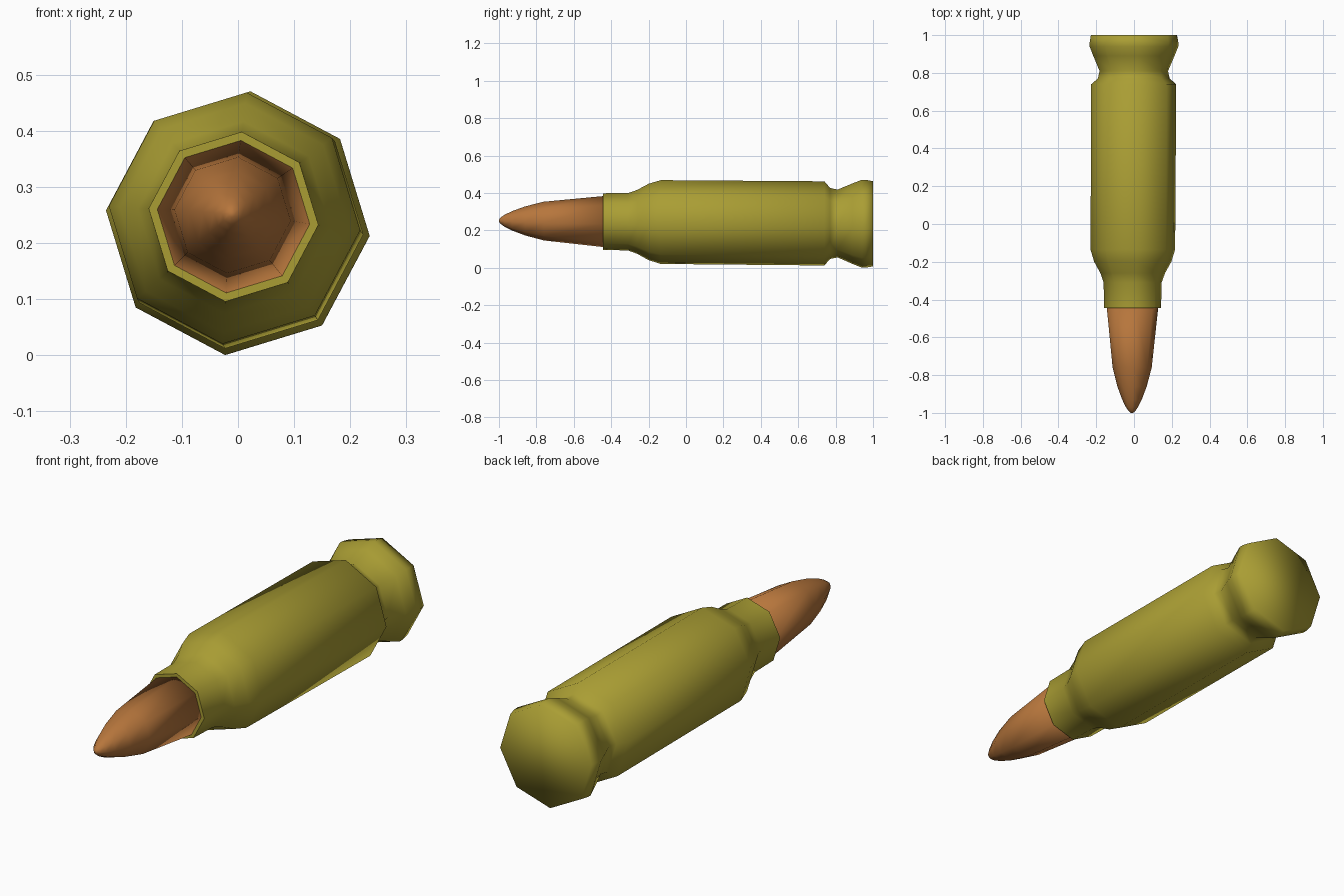
import bpy, bmesh, math

if "Cube" in bpy.data.objects:
    bpy.data.objects.remove(bpy.data.objects["Cube"])

SIDES = 8
TWIST = math.radians(-5.5)


def material(name, rgb):
    m = bpy.data.materials.new(name)
    m.diffuse_color = (*rgb, 1)
    m.use_nodes = True
    m.node_tree.nodes["Principled BSDF"].inputs["Base Color"].default_value = m.diffuse_color
    return m


def axis(y):
    # the long axis leans very slightly off the y axis
    return -0.0055 * (1 - y), 0.235 + 0.0083 * (1 - y)


def lathe(name, profile, mat, sharp_rings=()):
    """Spin (y, radius) pairs into a closed eight-sided solid."""
    bm = bmesh.new()
    rings = []
    for y, r in profile:
        cx, cz = axis(y)
        rings.append([bm.verts.new((cx + r * math.cos(TWIST + k * math.tau / SIDES), y,
                                    cz + r * math.sin(TWIST + k * math.tau / SIDES)))
                      for k in range(SIDES)])
    for a, b in zip(rings, rings[1:]):
        for k in range(SIDES):
            n = (k + 1) % SIDES
            bm.faces.new((a[k], a[n], b[n], b[k]))
    bm.faces.new(rings[0])
    bm.faces.new(rings[-1])
    bmesh.ops.recalc_face_normals(bm, faces=bm.faces)
    for f in bm.faces:
        f.smooth = True
    for i in sharp_rings:
        for k in range(SIDES):
            bm.edges.get((rings[i][k], rings[i][(k + 1) % SIDES])).smooth = False
    me = bpy.data.meshes.new(name)
    bm.to_mesh(me)
    bm.free()
    me.materials.append(mat)
    ob = bpy.data.objects.new(name, me)
    bpy.context.collection.objects.link(ob)
    return ob


brass = material("olive brass", (0.40, 0.34, 0.034))
copper = material("copper", (0.47, 0.18, 0.045))

# Case: mouth, neck, shoulder, body, extractor groove, rim
lathe("case", [(-0.445, 0.152), (-0.31, 0.154), (-0.26, 0.172), (-0.20, 0.205),
               (-0.135, 0.225), (0.74, 0.226), (0.77, 0.191), (0.81, 0.182),
               (0.89, 0.216), (0.94, 0.236), (0.96, 0.236), (1.0, 0.229)], brass, sharp_rings=(0,))

# Pointed tip seated in the case mouth
lathe("tip", [(-1.0, 0.006), (-0.99, 0.018), (-0.97, 0.032), (-0.93, 0.052), (-0.86, 0.078),
              (-0.76, 0.104), (-0.44, 0.137)], copper)
